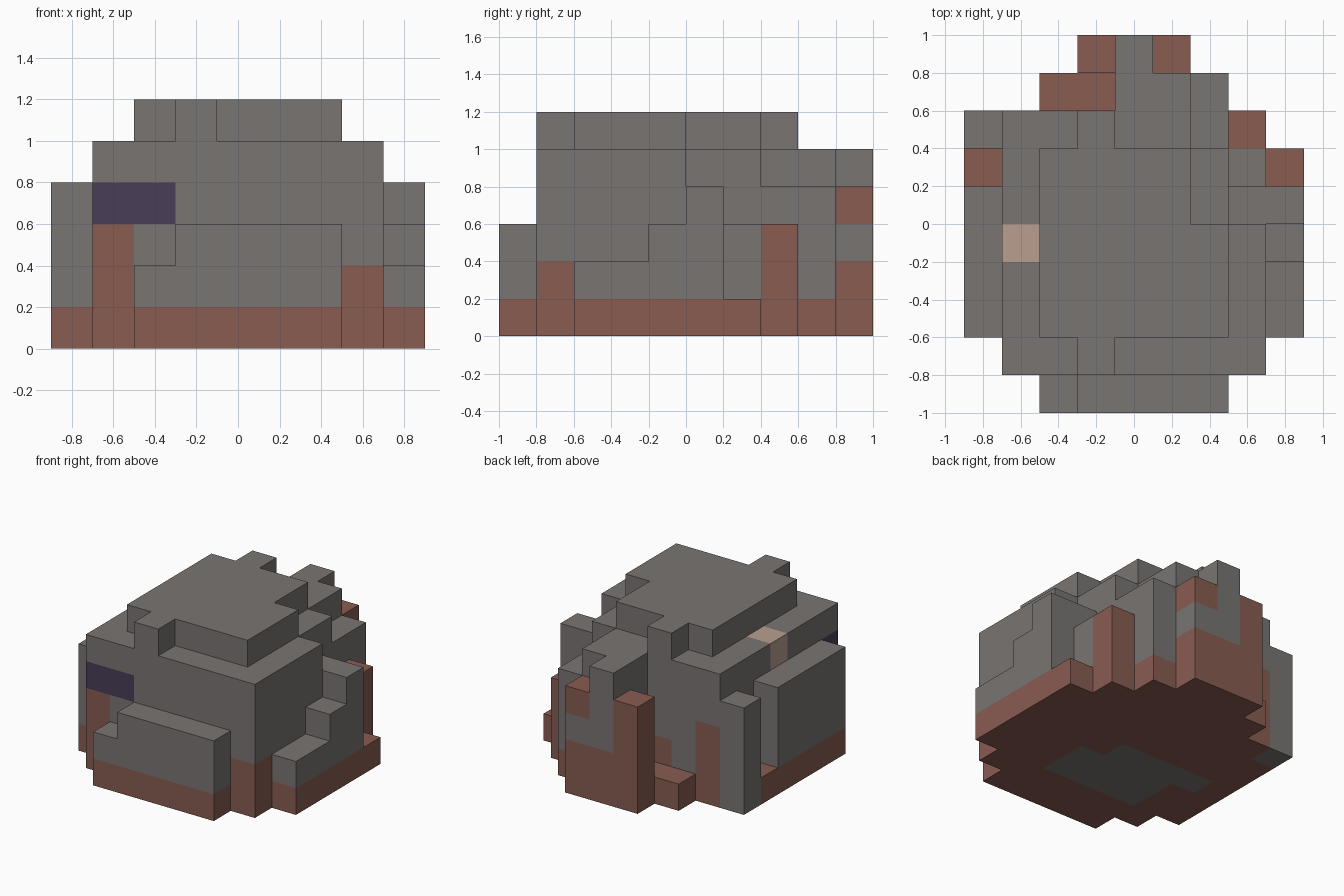
import bpy
import bmesh
from mathutils import Vector

cube = bpy.data.objects.get("Cube")
if cube:
    bpy.data.objects.remove(cube, do_unlink=True)

CELL = 0.2
ORIGIN = Vector((-0.9, -1.0, 0.0))


def make_material(name, rgb):
    mat = bpy.data.materials.new(name)
    mat.use_nodes = True
    mat.diffuse_color = (*rgb, 1)
    mat.node_tree.nodes["Principled BSDF"].inputs["Base Color"].default_value = (*rgb, 1)
    return mat


COLOURS = ["stone_grey", "clay_brown", "pale_tan", "dark_violet"]
MATERIALS = [
    make_material("stone_grey", (0.19, 0.178, 0.17)),
    make_material("clay_brown", (0.246, 0.107, 0.083)),
    make_material("pale_tan", (0.48, 0.342, 0.275)),
    make_material("dark_violet", (0.065, 0.048, 0.098)),
]
GREY, BROWN, TAN, VIOLET = range(len(COLOURS))
cells = {}   # cell -> [part, colour]


def span(xs, ys, zs):
    """All cells in a block, each range given as (first, end)."""
    return [(x, y, z) for x in range(*xs) for y in range(*ys) for z in range(*zs)]


def block(part, xs, ys, top):
    """A stack of cells standing on the ground, brown in its lowest layer."""
    for c in span(xs, ys, (0, top)):
        cells[c] = [part, BROWN if c[2] == 0 else GREY]


def paint(colour, xs, ys, zs):
    for c in span(xs, ys, zs):
        cells[c][1] = colour


# Main body and its raised cap
block("body", (1, 8), (1, 5), 5)
block("body", (1, 7), (5, 7), 5)
block("body", (1, 6), (7, 8), 5)
for xs, ys in [((2, 7), (2, 5)), ((2, 6), (5, 7)), ((3, 4), (1, 2)), ((3, 4), (7, 8))]:
    for c in span(xs, ys, (5, 6)):
        cells[c] = ["cap", GREY]

# Front ledge
block("front_ledge", (2, 3), (0, 1), 2)
block("front_ledge", (3, 7), (0, 1), 3)

# Wall, low step and post on the -x side
block("right_wall", (0, 1), (2, 6), 4)
block("right_step", (0, 1), (6, 7), 1)
block("right_post", (0, 1), (7, 8), 4)

# Stairs climbing along the +x side
block("left_stairs", (8, 9), (2, 4), 2)
block("left_stairs", (8, 9), (4, 5), 3)
block("left_stairs", (7, 9), (5, 6), 4)
block("left_step", (8, 9), (6, 7), 1)
block("left_post", (7, 8), (6, 8), 3)

# Back buttress, shoulder and posts
block("back_shoulder", (6, 7), (7, 9), 4)
block("back_buttress", (4, 6), (8, 9), 5)
block("back_buttress", (4, 5), (9, 10), 5)
block("back_step", (2, 4), (8, 9), 1)
block("back_post_tall", (3, 4), (9, 10), 4)
block("back_post_banded", (5, 6), (9, 10), 4)

# Brown areas above the base layer
paint(BROWN, (1, 2), (1, 2), (0, 3))
paint(BROWN, (7, 8), (1, 2), (0, 2))
paint(BROWN, (7, 8), (7, 8), (0, 3))
paint(BROWN, (1, 2), (7, 8), (0, 3))
paint(BROWN, (3, 4), (7, 8), (0, 2))
paint(BROWN, (3, 4), (9, 10), (0, 4))
paint(BROWN, (4, 6), (9, 10), (0, 2))
paint(BROWN, (5, 6), (9, 10), (3, 4))

# Grey post foot and underside patch
paint(GREY, (0, 1), (7, 8), (0, 1))
paint(GREY, (2, 6), (2, 4), (0, 1))
paint(GREY, (1, 5), (4, 5), (0, 1))

# Window slot and pale spot
paint(VIOLET, (1, 3), (1, 2), (3, 4))
paint(TAN, (1, 2), (4, 5), (4, 5))


def build_part(part):
    """Skin the exposed sides of one part, then merge flat faces by colour."""
    bm = bmesh.new()
    for c, (owner, colour) in cells.items():
        if owner != part:
            continue
        centre = ORIGIN + (Vector(c) + Vector((0.5, 0.5, 0.5))) * CELL
        for axis in range(3):
            for sign in (-1, 1):
                near = list(c)
                near[axis] += sign
                if tuple(near) in cells:
                    continue
                n, u, v = Vector(), Vector(), Vector()
                n[axis] = sign
                u[(axis + 1) % 3] = 1
                v = n.cross(u)
                corners = [n + u + v, n - u + v, n - u - v, n + u - v]
                face = bm.faces.new([bm.verts.new(centre + k * CELL / 2) for k in corners])
                face.normal_update()
                if face.normal.dot(n) < 0:
                    face.normal_flip()
                face.material_index = colour
    bmesh.ops.remove_doubles(bm, verts=bm.verts, dist=0.001)
    bmesh.ops.dissolve_limit(bm, angle_limit=0.01, verts=bm.verts, edges=bm.edges,
                             delimit={"MATERIAL"})
    mesh = bpy.data.meshes.new(part)
    bm.to_mesh(mesh)
    bm.free()
    for mat in MATERIALS:
        mesh.materials.append(mat)
    bpy.context.collection.objects.link(bpy.data.objects.new(part, mesh))


for name in sorted({owner for owner, _ in cells.values()}):
    build_part(name)
